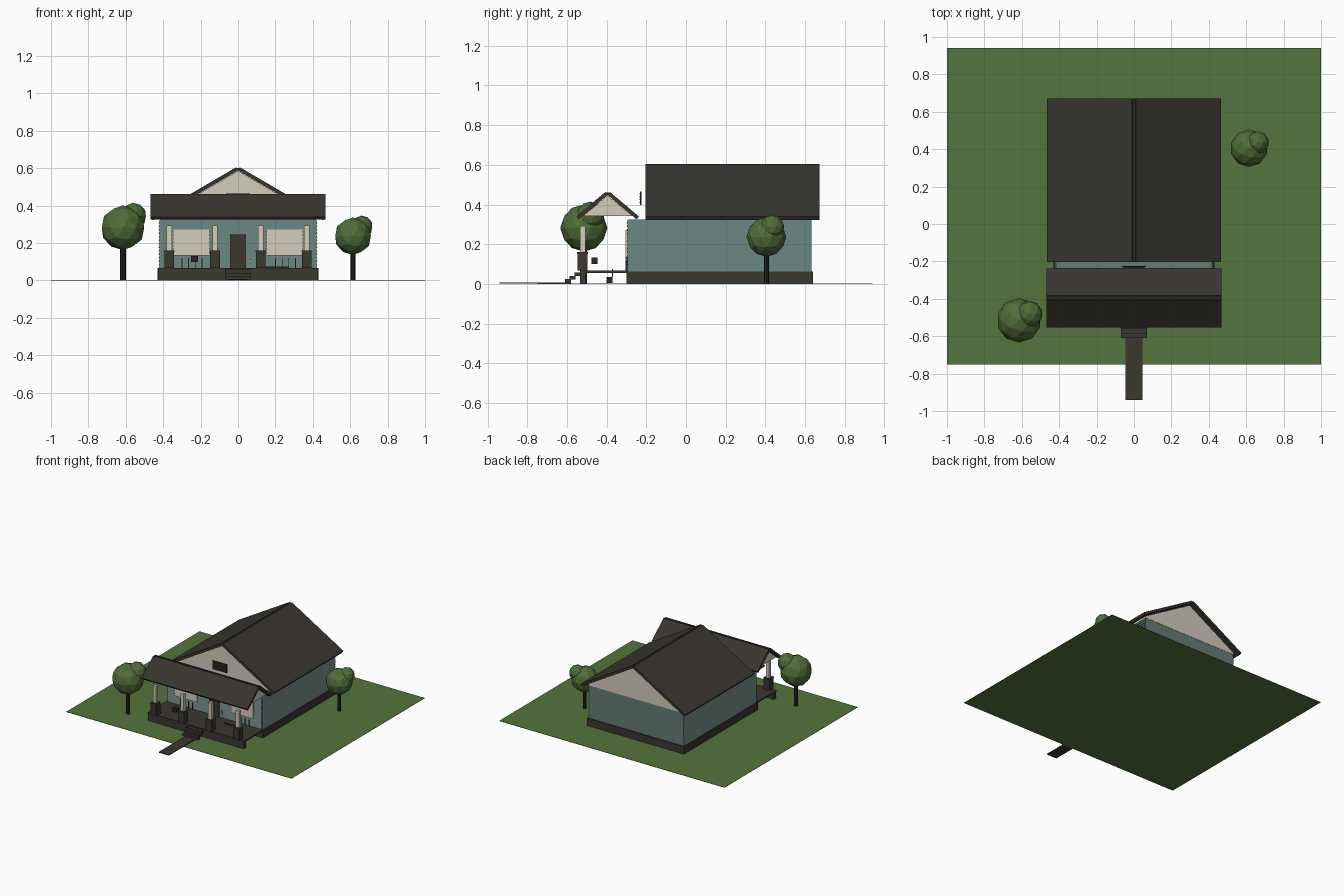
import bpy
import bmesh
import math
from mathutils import Vector

cube = bpy.data.objects.get("Cube")
if cube:
    bpy.data.objects.remove(cube, do_unlink=True)


def material(name, r, g, b):
    m = bpy.data.materials.new(name)
    m.use_nodes = True
    m.diffuse_color = (r, g, b, 1)
    m.node_tree.nodes["Principled BSDF"].inputs["Base Color"].default_value = (r, g, b, 1)
    return m


ROOF = material("dark shingle", 0.040, 0.036, 0.030)
STONE = material("brown stone", 0.043, 0.038, 0.030)
CREAM = material("cream paint", 0.66, 0.61, 0.50)
TEAL = material("teal siding", 0.125, 0.20, 0.185)
DARK = material("charcoal", 0.018, 0.020, 0.018)
GRASS = material("lawn green", 0.088, 0.178, 0.045)
LEAF = material("leaf green", 0.078, 0.155, 0.040)
BARK = material("bark", 0.022, 0.019, 0.015)


def finish(name, bm, mat):
    bmesh.ops.recalc_face_normals(bm, faces=bm.faces)
    mesh = bpy.data.meshes.new(name)
    bm.to_mesh(mesh)
    bm.free()
    mesh.materials.append(mat)
    obj = bpy.data.objects.new(name, mesh)
    bpy.context.collection.objects.link(obj)
    return obj


def add_prism(bm, profile, axis, lo, hi):
    """Extrude a profile along x (profile in y, z) or along y (profile in x, z)."""
    def point(p, t):
        return (t, p[0], p[1]) if axis == "x" else (p[0], t, p[1])
    ends = [[bm.verts.new(point(p, t)) for p in profile] for t in (lo, hi)]
    for ring in ends:
        bm.faces.new(ring)
    n = len(profile)
    for i in range(n):
        j = (i + 1) % n
        bm.faces.new((ends[0][i], ends[0][j], ends[1][j], ends[1][i]))


def prism(name, profile, axis, lo, hi, mat):
    bm = bmesh.new()
    add_prism(bm, profile, axis, lo, hi)
    return finish(name, bm, mat)


def box(name, x, y, z, mat):
    profile = [(x[0], z[0]), (x[1], z[0]), (x[1], z[1]), (x[0], z[1])]
    return prism(name, profile, "y", y[0], y[1], mat)


def gable_roof(name, axis, mid, half, eave, ridge, thick, lo, hi):
    """Two slabs leaning on each other, square cut at the ridge."""
    slope = math.atan2(ridge - eave, half)
    dx, dz = thick * math.sin(slope), thick * math.cos(slope)
    for side, label in ((-1, "a"), (1, "b")):
        profile = [(mid, ridge), (mid + side * half, eave),
                   (mid + side * (half + dx), eave + dz), (mid + side * dx, ridge + dz)]
        prism(f"{name}_slab_{label}", profile, axis, lo, hi, ROOF)
    # Sunken strip that closes the ridge notch
    prism(name + "_ridge", [(mid, ridge), (mid + dx, ridge + dz * 0.8),
                            (mid - dx, ridge + dz * 0.8)], axis, lo, hi, DARK)


# Lawn and path
box("lawn", (-1, 1), (-0.75, 0.94), (0, 0.002), GRASS)
box("front_path", (-0.045, 0.045), (-0.94, -0.58), (0.002, 0.008), STONE)

# House body
box("foundation", (-0.43, 0.43), (-0.30, 0.64), (0.001, 0.062), STONE)
box("house_walls", (-0.417, 0.417), (-0.292, 0.632), (0.06, 0.325), TEAL)

# Lapped siding boards on the front and both sides
bm = bmesh.new()
boards = 14
step = 0.262 / boards
for i in range(boards):
    z = 0.062 + i * step
    for s in (-1, 1):
        add_prism(bm, [(s * 0.417, z), (s * 0.424, z), (s * 0.418, z + step),
                       (s * 0.417, z + step)], "y", -0.292, 0.632)
    add_prism(bm, [(-0.292, z), (-0.299, z), (-0.293, z + step),
                   (-0.292, z + step)], "x", -0.417, 0.417)
finish("siding_boards", bm, TEAL)

# Main roof and its gables
prism("main_gable", [(-0.42, 0.325), (0.42, 0.325), (0.42, 0.34), (0, 0.586),
                     (-0.42, 0.34)], "y", -0.175, 0.634, CREAM)
gable_roof("main_roof", "y", 0, 0.455, 0.322, 0.588, 0.02, -0.203, 0.672)

# Attic vent
box("attic_vent", (-0.065, 0.065), (-0.231, -0.225), (0.397, 0.466), DARK)
for i in range(4):
    z = 0.408 + i * 0.014
    box(f"vent_slat_{i}", (-0.055, 0.055), (-0.234, -0.231), (z, z + 0.006), ROOF)

# Porch roof and its gables
prism("porch_gable", [(-0.52, 0.342), (-0.27, 0.342), (-0.395, 0.444)],
      "x", -0.44, 0.44, CREAM)
gable_roof("porch_roof", "x", -0.395, 0.146, 0.325, 0.448, 0.019, -0.468, 0.468)

# Porch deck and front skirt
box("porch_deck", (-0.43, 0.43), (-0.535, -0.295), (0.056, 0.067), STONE)
box("porch_skirt", (-0.425, 0.425), (-0.533, -0.505), (0.001, 0.056), STONE)

# Porch columns
for i in range(4):
    x = -0.368 + i * 0.245
    box(f"column_pier_{i}", (x - 0.026, x + 0.026), (-0.548, -0.496), (0.067, 0.152), STONE)
    box(f"pier_cap_{i}", (x - 0.028, x + 0.028), (-0.55, -0.494), (0.152, 0.16), STONE)
    box(f"column_{i}", (x - 0.014, x + 0.014), (-0.533, -0.506), (0.16, 0.293), CREAM)

# Front steps
for i in range(3):
    y, z = -0.61 + i * 0.024, 0.006 + i * 0.017
    box(f"front_step_{i}", (-0.069, 0.069), (y, y + 0.03), (z, z + 0.018), STONE)

# Door and windows
box("front_door", (-0.043, 0.043), (-0.305, -0.292), (0.067, 0.245), STONE)
box("door_light", (0.063, 0.069), (-0.305, -0.296), (0.09, 0.125), CREAM)
for side, label in ((-1, "right"), (1, "left")):
    x = side * 0.25
    box(f"{label}_window", (x - 0.098, x + 0.098), (-0.305, -0.292), (0.134, 0.273), CREAM)
    for k in range(4):
        bx = x - 0.05 + k * 0.036
        box(f"{label}_batten_{k}", (bx - 0.002, bx + 0.002), (-0.304, -0.296),
            (0.067, 0.118), DARK)

# Porch furnishings
box("bench_seat", (0.135, 0.27), (-0.40, -0.37), (0.004, 0.036), DARK)
box("bench_back", (0.135, 0.27), (-0.373, -0.369), (0.036, 0.075), DARK)
box("hanging_box", (-0.25, -0.214), (-0.477, -0.445), (0.1, 0.132), DARK)


# Trees
def tree(name, x, y, trunk_r, crown_z, crown_r, tuft, tuft_r):
    bm = bmesh.new()
    ring = [(x + trunk_r * math.cos(a * math.pi / 4), y + trunk_r * math.sin(a * math.pi / 4))
            for a in range(8)]
    low = [bm.verts.new((p[0], p[1], 0.001)) for p in ring]
    face = bm.faces.new(low)
    top = bmesh.ops.extrude_face_region(bm, geom=[face])["geom"]
    bmesh.ops.translate(bm, vec=(0, 0, crown_z - 0.05),
                        verts=[v for v in top if isinstance(v, bmesh.types.BMVert)])
    finish(name + "_trunk", bm, BARK)
    centre = Vector((x, y, crown_z))
    for part, c, r in (("crown", centre, crown_r), ("tuft", centre + Vector(tuft), tuft_r)):
        bm = bmesh.new()
        bmesh.ops.create_icosphere(bm, subdivisions=2, radius=r)
        bmesh.ops.translate(bm, vec=c, verts=bm.verts)
        finish(f"{name}_{part}", bm, LEAF)


tree("front_tree", -0.615, -0.515, 0.016, 0.282, 0.119, (0.055, 0.033, 0.062), 0.071)
tree("side_tree", 0.615, 0.405, 0.013, 0.237, 0.1, (0.046, 0.03, 0.05), 0.06)
